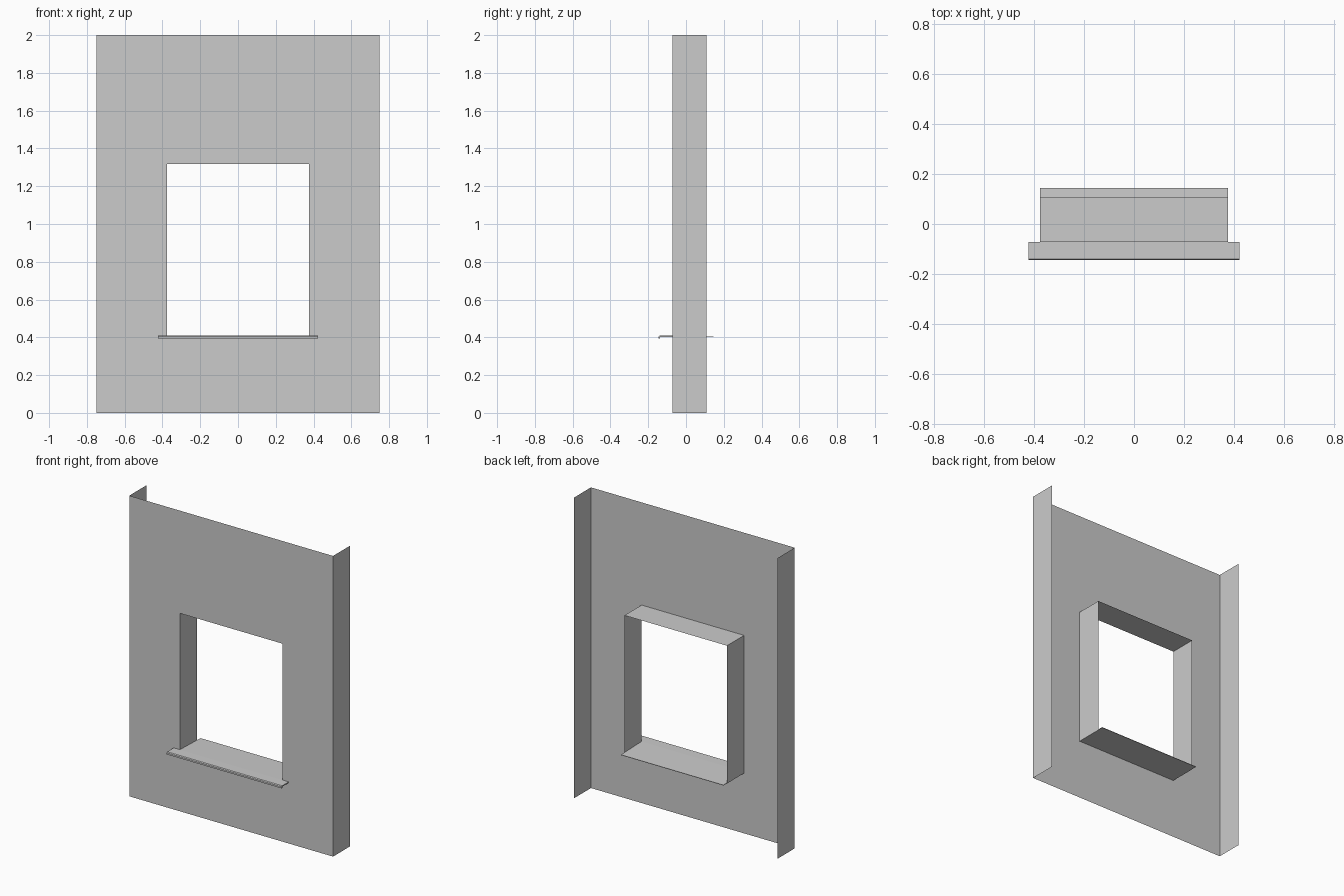
import bpy

if "Cube" in bpy.data.objects:
    bpy.data.objects.remove(bpy.data.objects["Cube"])

HALF_W, HEIGHT = 0.75, 2.0
Y0, Y1 = -0.072, 0.108              # wall face and rear edge of the returns
OX, OZ0, OZ1 = 0.377, 0.40, 1.317   # window opening


def make(name, verts, faces):
    mesh = bpy.data.meshes.new(name)
    mesh.from_pydata(verts, [], faces)
    mesh.update()
    ob = bpy.data.objects.new(name, mesh)
    bpy.context.collection.objects.link(ob)
    return ob


def rect(x, z0, z1, y):
    return [(-x, y, z0), (x, y, z0), (x, y, z1), (-x, y, z1)]


def extrude_profile(name, profile, half):
    """Closed (y, z) profile swept along x, with end caps."""
    n = len(profile)
    verts = [(sx * half, y, z) for sx in (-1, 1) for y, z in profile]
    faces = [(i, (i + 1) % n, n + (i + 1) % n, n + i) for i in range(n)]
    faces += [tuple(reversed(range(n))), tuple(range(n, 2 * n))]
    return make(name, verts, faces)


# Wall sheet as a ring around the opening
ring = [(i, (i + 1) % 4, 4 + (i + 1) % 4, 4 + i) for i in range(4)]
make("wall_panel", rect(HALF_W, 0, HEIGHT, Y0) + rect(OX, OZ0, OZ1, Y0), ring)

# Side returns
for side, s in (("left", -1), ("right", 1)):
    x = s * HALF_W
    order = (0, 1, 2, 3) if s > 0 else (3, 2, 1, 0)
    make(side + "_return",
         [(x, Y0, 0), (x, Y1, 0), (x, Y1, HEIGHT), (x, Y0, HEIGHT)], [order])

# Four-sided sheet lining of the opening
make("window_reveal", rect(OX, OZ0, OZ1, Y0) + rect(OX, OZ0, OZ1, Y1), ring)

# Sill: thin inner board running out past the back of the reveal
extrude_profile("sill_board",
                [(Y0, 0.403), (0.145, 0.401), (0.145, 0.404), (Y0, 0.410)], OX)

# Sill: wider front nosing with a turned-down lip
extrude_profile("sill_nosing",
                [(Y0, 0.403), (-0.137, 0.403), (-0.139, 0.394), (-0.145, 0.394),
                 (-0.145, 0.405), (-0.140, 0.410), (Y0, 0.410)], 0.423)
